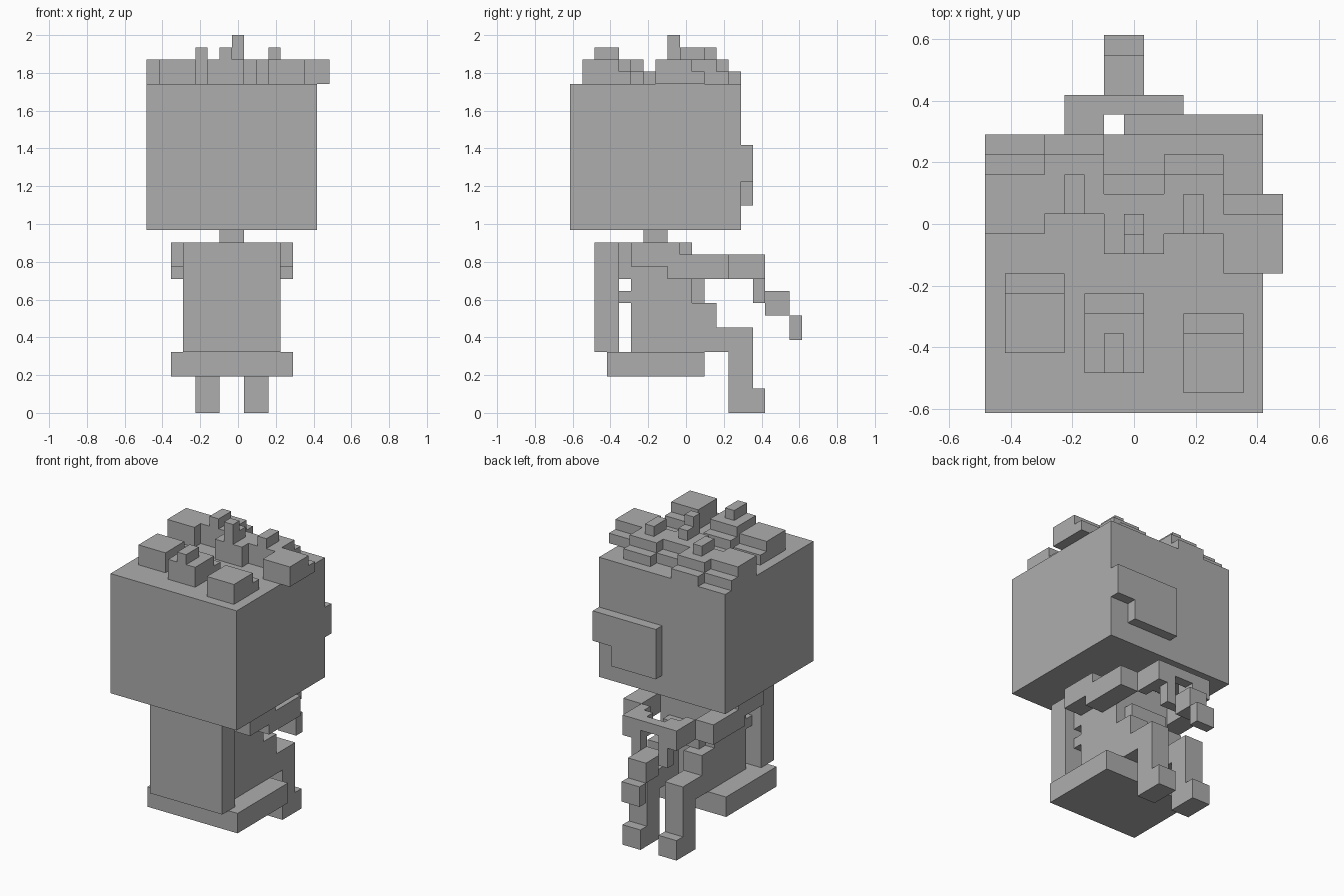
import bpy
import bmesh
from mathutils import Vector

if "Cube" in bpy.data.objects:
    bpy.data.objects.remove(bpy.data.objects["Cube"])

U = 2 / 31                       # size of one block
ORIGIN = Vector((7.5, 9.5, 0))   # block coordinates of the world origin

grey = bpy.data.materials.new("plain grey")
grey.diffuse_color = (0.42, 0.42, 0.42, 1)
grey.use_nodes = True
grey.node_tree.nodes["Principled BSDF"].inputs["Base Color"].default_value = grey.diffuse_color


def mirrored(boxes):
    """The boxes plus their reflection about the figure's middle (block x = 7)."""
    return boxes + [(14 - b[1], 14 - b[0], *b[2:]) for b in boxes]


def part(name, boxes):
    """One object from boxes (x0, x1, y0, y1, z0, z1) in block units."""
    bm = bmesh.new()
    for x0, x1, y0, y1, z0, z1 in boxes:
        lo, hi = Vector((x0, y0, z0)), Vector((x1, y1, z1))
        for v in bmesh.ops.create_cube(bm, size=1)["verts"]:
            p = (lo + hi) / 2 + v.co * (hi - lo)
            v.co = (p - ORIGIN) * U
    mesh = bpy.data.meshes.new(name)
    bm.to_mesh(mesh)
    bm.free()
    mesh.materials.append(grey)
    obj = bpy.data.objects.new(name, mesh)
    bpy.context.collection.objects.link(obj)
    return obj


# Chair
part("seat", [(2, 12, 3, 11, 3, 5)])
part("backrest", [(3, 11, 2, 4, 5, 14)])

# Body leaning on the backrest
part("torso", [(4, 10, 5, 10, 5, 14), (4, 10, 4, 5, 9, 10), (4, 10, 4, 5, 11, 14)])
part("belly", [(5, 9, 10, 11, 9, 11)])
part("neck", [(6, 8, 6, 8, 14, 15)])

# Legs: lap step, thigh, shin, foot
part("legs", mirrored([(4, 6, 10, 12, 7, 9), (4, 6, 10, 15, 5, 7),
                       (4, 6, 13, 15, 0, 5), (4, 6, 15, 16, 0, 2)]))

# Arms reaching forward
part("shoulders", mirrored([(2, 4, 5, 9, 12, 14)]))
part("forearms", mirrored([(2, 4, 8, 9, 11, 12), (2, 4, 9, 13, 11, 13)]))
part("hands", mirrored([(4, 5, 13, 16, 11, 13), (5, 6, 14, 15, 11, 13)]))

# Frame held between the hands, with a piece hanging from it
part("held_frame", [(5, 9, 15, 16, 12, 13), (5, 9, 15, 16, 9, 10)]
     + mirrored([(5, 6, 15, 16, 10, 12)]))
part("hanging_piece", [(6, 8, 16, 18, 8, 10), (6, 8, 18, 19, 6, 8)])

# Head and the plate on its face
part("head", [(0, 14, 0, 14, 15, 27)])
part("face_plate", [(7, 12, 14, 15, 17, 22), (12, 14, 14, 15, 19, 22)])

# Tufts on the head: (x, y, stalk height)
tufts = [(1, 3, 0), (5, 2, 1), (10, 1, 0), (12, 7, 0),
         (0, 9, 0), (3, 10, 1), (6, 8, 2), (9, 9, 1)]
for n, (x, y, stalk) in enumerate(tufts):
    boxes = [(x, x + 3, y, y + 3, 27, 29), (x, x + 3, y + 3, y + 4, 27, 28)]
    if stalk:
        boxes.append((x + 1, x + 2, y, y + 2, 29, 30))
    if stalk == 2:
        boxes.append((x + 1, x + 2, y, y + 1, 30, 31))
    part(f"tuft_{n + 1}", boxes)
